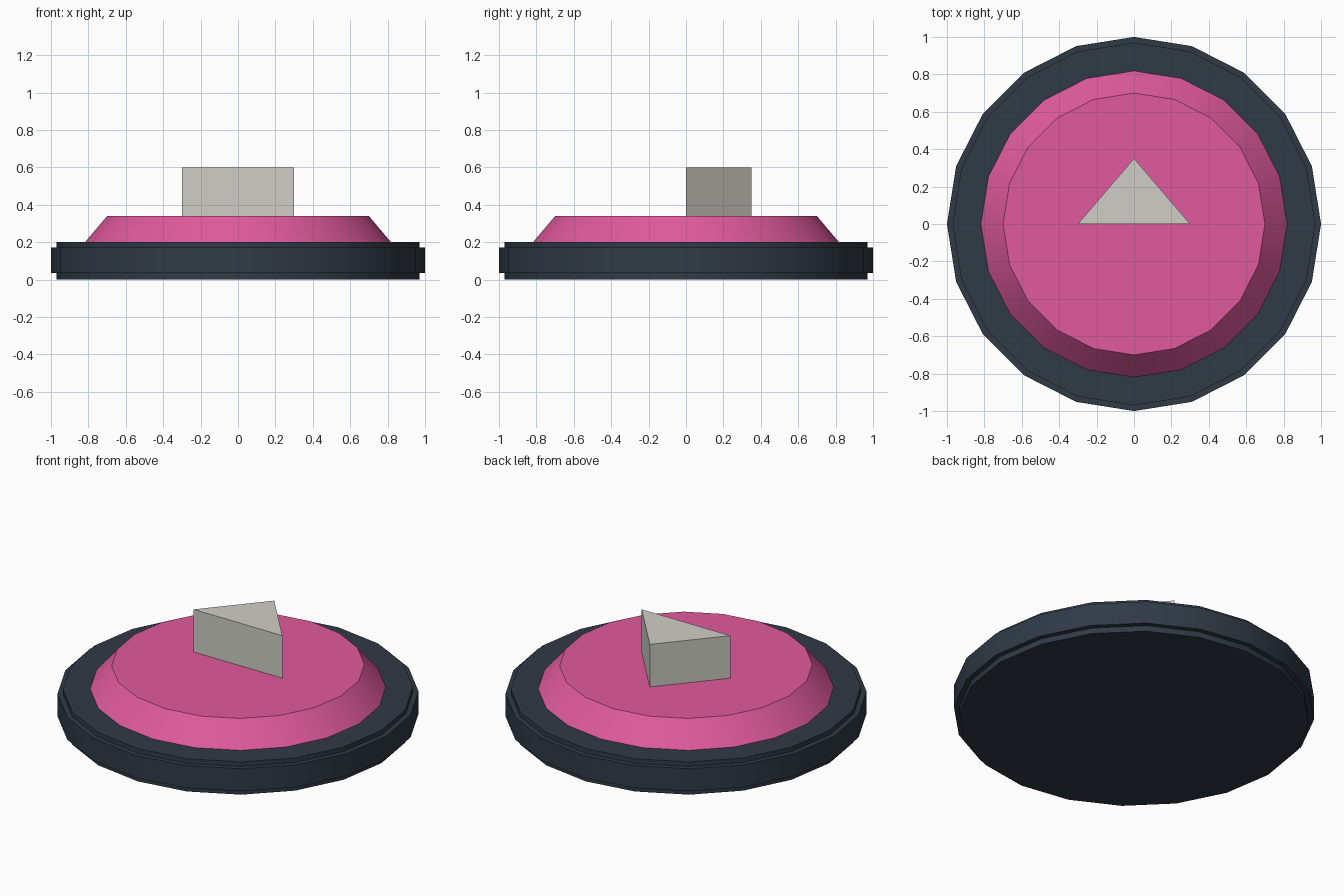
import bpy, bmesh, math

if "Cube" in bpy.data.objects:
    bpy.data.objects.remove(bpy.data.objects["Cube"])

SIDES = 20


def material(name, rgb):
    m = bpy.data.materials.new(name)
    lin = [((c / 255 + 0.055) / 1.055) ** 2.4 for c in rgb]
    m.diffuse_color = (*lin, 1)
    m.use_nodes = True
    m.node_tree.nodes["Principled BSDF"].inputs["Base Color"].default_value = m.diffuse_color
    return m


def finish(name, bm, mat, smooth=False):
    bmesh.ops.recalc_face_normals(bm, faces=bm.faces)
    mesh = bpy.data.meshes.new(name)
    bm.to_mesh(mesh)
    bm.free()
    mesh.materials.append(mat)
    ob = bpy.data.objects.new(name, mesh)
    bpy.context.collection.objects.link(ob)
    if smooth:
        bpy.ops.object.select_all(action='DESELECT')
        ob.select_set(True)
        bpy.context.view_layer.objects.active = ob
        bpy.ops.object.shade_smooth_by_angle(angle=math.radians(30))
    return ob


def turned(name, profile, mat):
    """Solid of revolution from (radius, height) points, capped at both ends."""
    bm = bmesh.new()
    rings = [[bm.verts.new((r * math.cos(2 * math.pi * i / SIDES),
                            r * math.sin(2 * math.pi * i / SIDES), z))
              for i in range(SIDES)] for r, z in profile]
    for a, b in zip(rings, rings[1:]):
        for i in range(SIDES):
            j = (i + 1) % SIDES
            bm.faces.new((a[i], a[j], b[j], b[i]))
    bm.faces.new(rings[0])
    bm.faces.new(rings[-1])
    return finish(name, bm, mat, smooth=True)


dark = material("dark slate", (48, 58, 70))
pink = material("pink", (224, 90, 157))
grey = material("warm light grey", (207, 206, 198))

# Base disc with a raised band around its rim
turned("base", [(0.97, 0), (0.97, 0.035), (1, 0.035), (1, 0.172),
                (0.97, 0.172), (0.97, 0.2)], dark)

# Sloped pad
turned("pad", [(0.82, 0.198), (0.70, 0.34)], pink)

# Triangular arrow block
bm = bmesh.new()
tri = bm.faces.new([bm.verts.new(p) for p in
                    ((-0.3, 0, 0.338), (0.3, 0, 0.338), (0, 0.35, 0.338))])
ext = bmesh.ops.extrude_face_region(bm, geom=[tri], use_keep_orig=True)
bmesh.ops.translate(bm, vec=(0, 0, 0.262),
                    verts=[v for v in ext["geom"] if isinstance(v, bmesh.types.BMVert)])
finish("arrow", bm, grey)
